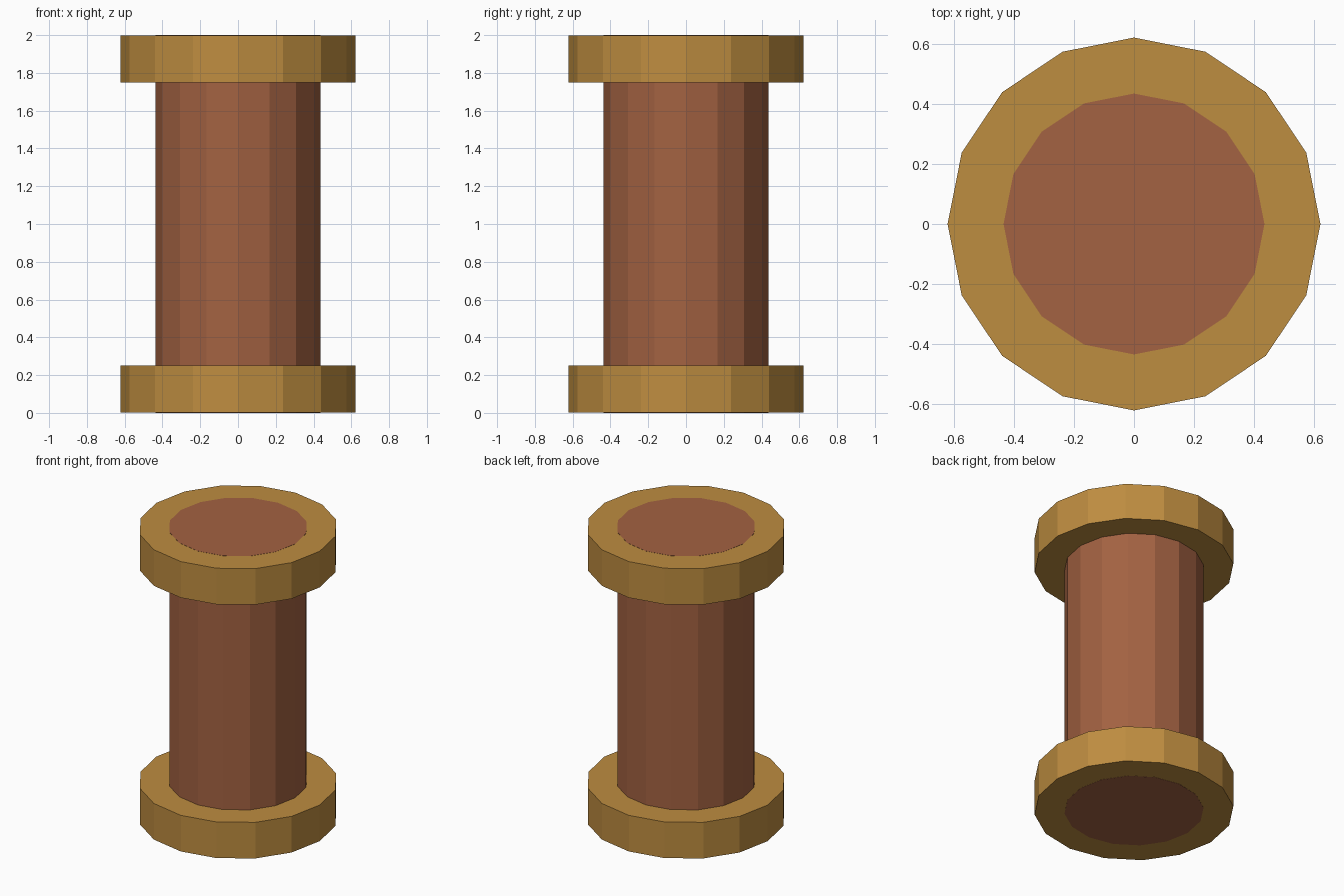
import bpy

if "Cube" in bpy.data.objects:
    bpy.data.objects.remove(bpy.data.objects["Cube"])


def material(name, rgb):
    m = bpy.data.materials.new(name)
    m.diffuse_color = (*rgb, 1.0)
    m.use_nodes = True
    m.node_tree.nodes["Principled BSDF"].inputs["Base Color"].default_value = m.diffuse_color
    return m


def cylinder(name, radius, z0, z1, mat):
    # 16-sided flat-faced cylinder with vertices on the axes
    bpy.ops.mesh.primitive_cylinder_add(vertices=16, radius=radius, depth=z1 - z0,
                                        location=(0, 0, (z0 + z1) / 2))
    ob = bpy.context.object
    ob.name = name
    ob.data.materials.append(mat)
    return ob


ochre = material("ochre wood", (0.515, 0.266, 0.051))
brown = material("red brown", (0.366, 0.122, 0.054))

# Core runs the full height, a hair proud of the end discs
cylinder("core", 0.436, 0.0, 2.0, brown)

# End discs
e = 0.001
cylinder("bottom_disc", 0.623, e, 0.25, ochre)
cylinder("top_disc", 0.623, 1.75, 2.0 - e, ochre)
